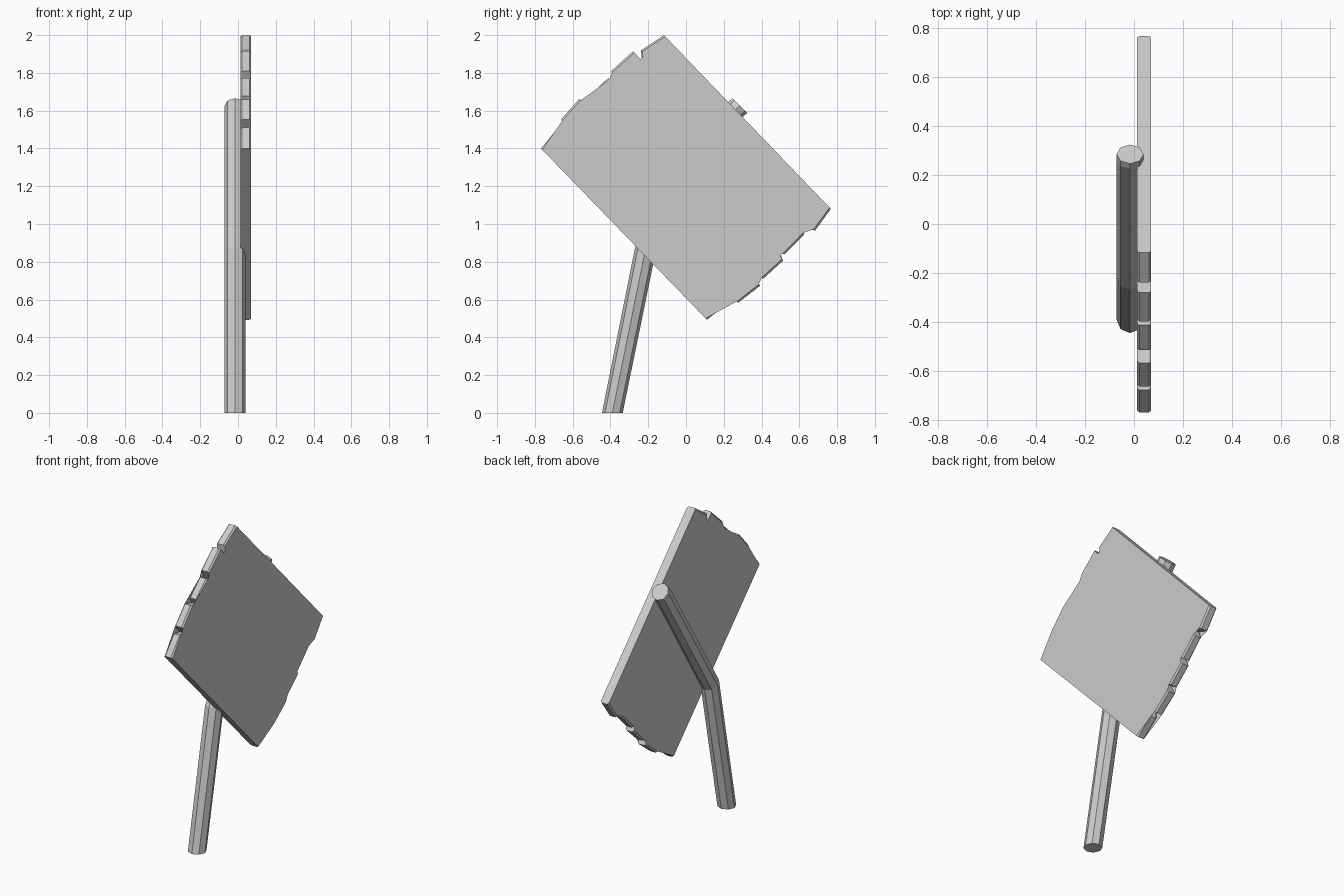
import bpy, bmesh, math
from mathutils import Vector

if "Cube" in bpy.data.objects:
    bpy.data.objects.remove(bpy.data.objects["Cube"])


def loft(name, rings):
    """Solid from matching rings of points, capped at both ends."""
    bm = bmesh.new()
    vs = [[bm.verts.new(p) for p in r] for r in rings]
    n = len(rings[0])
    for a, b in zip(vs, vs[1:]):
        for i in range(n):
            j = (i + 1) % n
            bm.faces.new((a[i], a[j], b[j], b[i]))
    caps = [bm.faces.new(vs[0]), bm.faces.new(vs[-1])]
    bmesh.ops.triangulate(bm, faces=[f for f in caps if len(f.verts) > 8])
    bmesh.ops.recalc_face_normals(bm, faces=bm.faces)
    me = bpy.data.meshes.new(name)
    bm.to_mesh(me)
    bm.free()
    ob = bpy.data.objects.new(name, me)
    bpy.context.collection.objects.link(ob)
    return ob


# Tilted board with splintered ends: outline in (y, z)
left_end = [(-.768, 1.40), (-.678, 1.51), (-.615, 1.50), (-.662, 1.554),
            (-.567, 1.66), (-.493, 1.64), (-.514, 1.677), (-.413, 1.772),
            (-.365, 1.75), (-.397, 1.809), (-.28, 1.915), (-.233, 1.862),
            (-.238, 1.92), (-.117, 2.0)]
right_end = [(.767, 1.08), (.683, .965), (.61, .99), (.625, .944),
             (.52, .838), (.487, .865), (.514, .806), (.408, .71),
             (.355, .743), (.392, .673), (.276, .583), (.228, .631),
             (.223, .583), (.111, .493)]
along = Vector((.69, -.72))


def board_ring(x, inset):
    pts = [Vector(p) + along * inset for p in left_end]
    pts += [Vector(p) - along * inset for p in right_end]
    return [(x, p.x, p.y) for p in pts]


loft("sign_board", [board_ring(.013, .01), board_ring(.022, 0),
                    board_ring(.061, 0), board_ring(.07, .01)])

# Bent octagonal post: ring centre (y, z) and its half-width vector (y, z)
stations = [((-.39, 0), (.055, 0)),
            ((-.218, .85), (.052, -.025)),
            ((.264, 1.608), (.039, -.039)),
            ((.285, 1.627), (.039, -.039))]
rings = []
for (y, z), (dy, dz) in stations:
    ring = []
    for k in range(8):
        a = k * math.pi / 4
        c, s = math.cos(a), math.sin(a)
        ring.append((-.016 + .055 * c, y + dy * s, z + dz * s))
    rings.append(ring)
loft("bent_post", rings)
